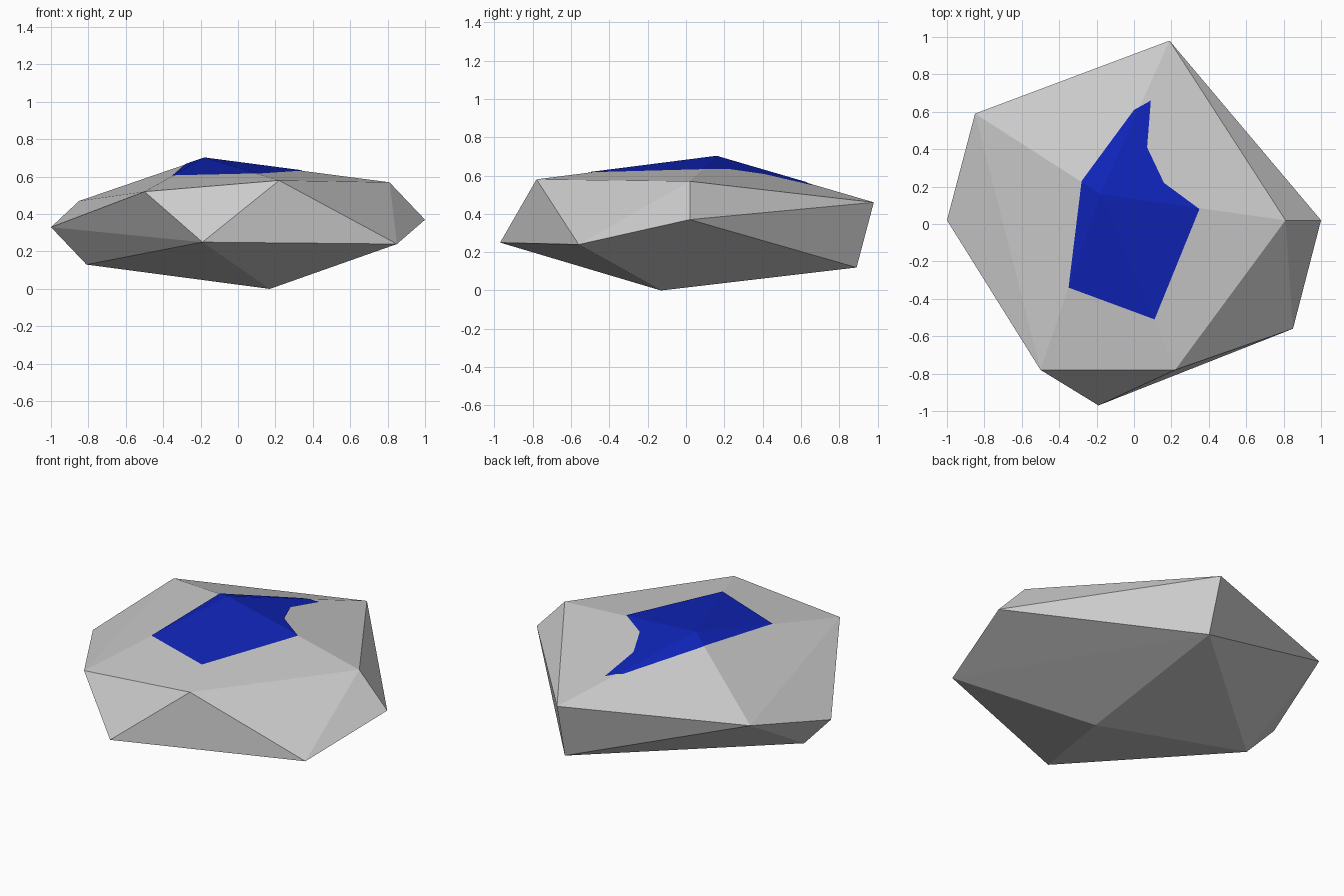
import bpy
import bmesh
from mathutils import Vector
from mathutils.bvhtree import BVHTree

default = bpy.data.objects.get("Cube")
if default:
    bpy.data.objects.remove(default)


def make_material(name, colour):
    mat = bpy.data.materials.new(name)
    mat.use_nodes = True
    mat.diffuse_color = colour
    mat.node_tree.nodes["Principled BSDF"].inputs["Base Color"].default_value = colour
    return mat


def make_object(name, bm, mat):
    mesh = bpy.data.meshes.new(name)
    bm.to_mesh(mesh)
    mesh.materials.append(mat)
    obj = bpy.data.objects.new(name, mesh)
    bpy.context.collection.objects.link(obj)
    return obj


stone_grey = make_material("stone grey", (0.6, 0.6, 0.6, 1))
ore_blue = make_material("deep blue", (0.005, 0.018, 0.49, 1))

# Corners of the faceted stone
peak = (-0.18, 0.16, 0.70)
upper_ring = [(-0.85, 0.59, 0.47), (0.19, 0.98, 0.46), (0.81, 0.02, 0.57),
              (0.22, -0.78, 0.58), (-0.50, -0.78, 0.52)]
lower_ring = [(1.0, 0.02, 0.37), (0.85, -0.56, 0.24), (-0.19, -0.97, 0.25),
              (-1.0, 0.02, 0.33), (-0.81, 0.01, 0.13), (0.20, 0.89, 0.12)]
base = (0.17, -0.13, 0.0)

# Stone body: convex flat-sided hull
stone = bmesh.new()
for corner in [peak, *upper_ring, *lower_ring, base]:
    stone.verts.new(corner)
bmesh.ops.convex_hull(stone, input=stone.verts)
bmesh.ops.recalc_face_normals(stone, faces=stone.faces)
make_object("stone", stone, stone_grey)

# Blue patch: outline creased along the ridges, then laid on the stone
outline = [(0.09, 0.66), (0.0, 0.61), (-0.28, 0.23), (-0.35, -0.34),
           (0.11, -0.51), (0.35, 0.08), (0.16, 0.22), (0.07, 0.41)]
patch = bmesh.new()
patch.faces.new([patch.verts.new((x, y, 0)) for x, y in outline])
for corner in upper_ring:
    ridge = Vector(corner) - Vector(peak)
    bmesh.ops.bisect_plane(
        patch, geom=patch.verts[:] + patch.edges[:] + patch.faces[:],
        plane_co=(peak[0], peak[1], 0), plane_no=(-ridge.y, ridge.x, 0))

surface = BVHTree.FromBMesh(stone)
for v in patch.verts:
    hit = surface.ray_cast(Vector((v.co.x, v.co.y, 2)), Vector((0, 0, -1)))[0]
    v.co.z = hit.z + 0.003
bmesh.ops.triangulate(patch, faces=patch.faces)
for face in patch.faces:
    face.normal_update()
    if face.normal.z < 0:
        face.normal_flip()
make_object("blue_patch", patch, ore_blue)

patch.free()
stone.free()
